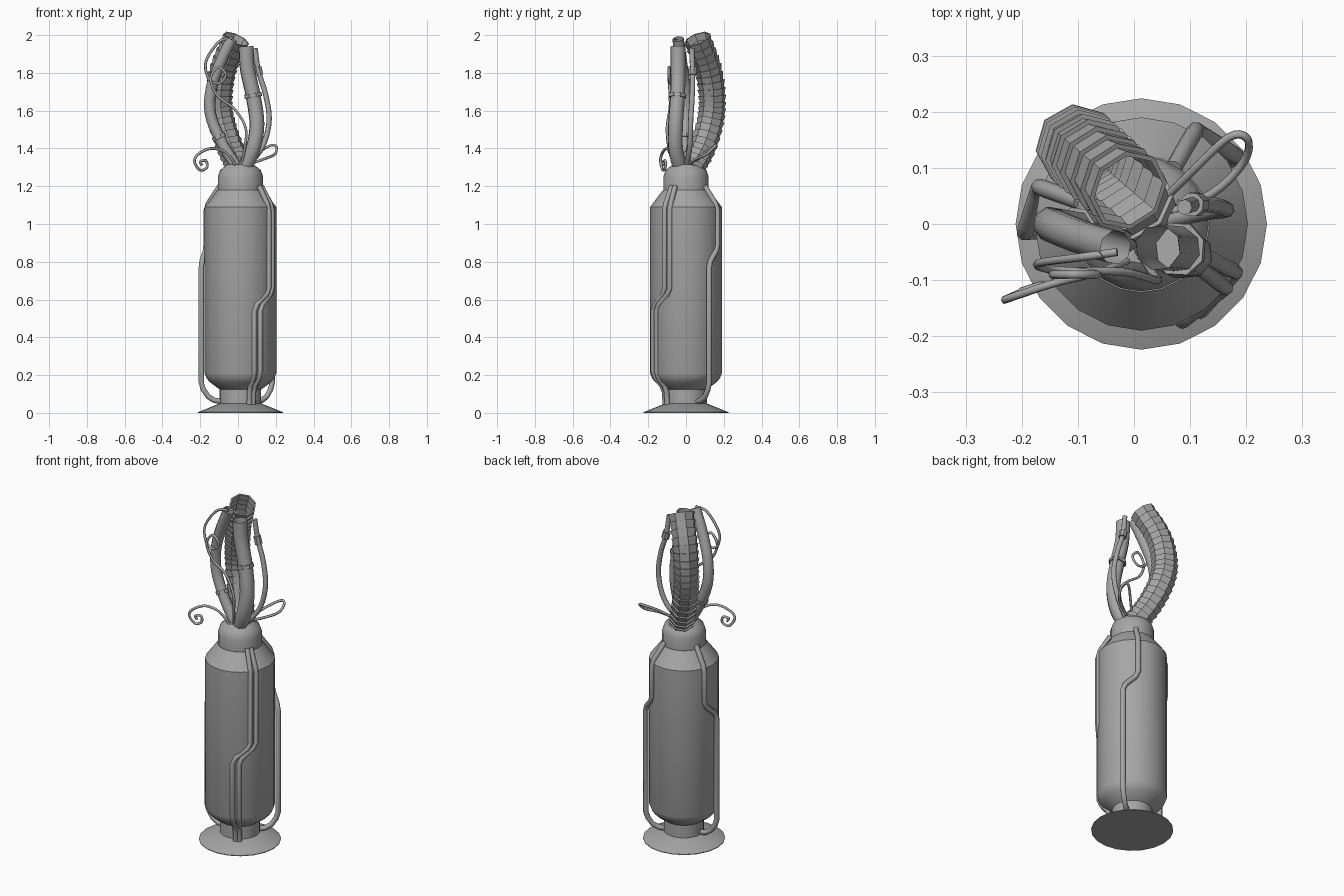
import bpy, bmesh, math
from mathutils import Vector

cube = bpy.data.objects.get("Cube")
if cube:
    bpy.data.objects.remove(cube, do_unlink=True)

grey = bpy.data.materials.new("mid_grey")
grey.use_nodes = True
grey.diffuse_color = (0.38, 0.38, 0.38, 1)
grey.node_tree.nodes["Principled BSDF"].inputs["Base Color"].default_value = (0.38, 0.38, 0.38, 1)
AXIS_X = 0.013


def finish(name, bm, angle):
    bmesh.ops.recalc_face_normals(bm, faces=bm.faces[:])
    mesh = bpy.data.meshes.new(name)
    bm.to_mesh(mesh)
    bm.free()
    mesh.materials.append(grey)
    obj = bpy.data.objects.new(name, mesh)
    bpy.context.collection.objects.link(obj)
    bpy.ops.object.select_all(action="DESELECT")
    obj.select_set(True)
    bpy.context.view_layer.objects.active = obj
    if angle:
        bpy.ops.object.shade_smooth_by_angle(angle=math.radians(angle))
    return obj


def skin(bm, rings):
    for a, b in zip(rings, rings[1:]):
        n = len(a)
        for i in range(n):
            bm.faces.new((a[i], a[(i + 1) % n], b[(i + 1) % n], b[i]))


def lathe(name, profile, sides=20):
    bm = bmesh.new()
    rings = []
    for r, z in profile:
        turn = [math.tau * (i + 0.5) / sides + math.pi / sides for i in range(sides)]
        rings.append([bm.verts.new((AXIS_X + r * math.cos(t), r * math.sin(t), z)) for t in turn])
    skin(bm, rings)
    bm.faces.new(rings[0])
    bm.faces.new(rings[-1])
    return finish(name, bm, 35)


def spline(points, steps):
    """Smooth path through the points."""
    p = [Vector(q) for q in points]
    p = [2 * p[0] - p[1]] + p + [2 * p[-1] - p[-2]]
    path = []
    for a, b, c, d in zip(p, p[1:], p[2:], p[3:]):
        for s in range(steps):
            t = s / steps
            path.append(0.5 * (2 * b + (c - a) * t + (2 * a - 5 * b + 4 * c - d) * t ** 2
                               + (3 * b - a - 3 * c + d) * t ** 3))
    return path + [p[-2]]


def rounded(points, cut=0.02):
    """Straight path with clipped corners."""
    p = [Vector(q) for q in points]
    path = [p[0]]
    for a, b, c in zip(p, p[1:], p[2:]):
        path += [b + (a - b).normalized() * cut, b + (c - b).normalized() * cut]
    return path + [p[-1]]


def sweep(name, path, radius, sides=8, caps=True, angle=60, ridges=None):
    bm = bmesh.new()
    rings, side = [], None
    for i, centre in enumerate(path):
        along = (path[min(i + 1, len(path) - 1)] - path[max(i - 1, 0)]).normalized()
        if side is None:
            side = along.cross(Vector((0, 1, 0.3)))
        side = (side - along * side.dot(along)).normalized()
        up = along.cross(side)
        for r in (ridges if ridges else (radius,)):
            rings.append([bm.verts.new(centre + r * (side * math.cos(t) + up * math.sin(t)))
                          for t in (math.tau * (k + 0.5) / sides for k in range(sides))])
    skin(bm, rings)
    if caps:
        bm.faces.new(rings[0])
        bm.faces.new(rings[-1])
    return finish(name, bm, angle)


def band(name, path, index, radius, half):
    """Short sleeve around a cable."""
    along = (path[index + 1] - path[index - 1]).normalized() * half
    sweep(name, [path[index] - along, path[index] + along], radius, angle=30)


def polar(angle, r, z):
    a = math.radians(angle)
    return AXIS_X + r * math.cos(a), r * math.sin(a), z


# Canister and flared foot
lathe("foot", [(0.224, 0), (0.224, 0.004), (0.11, 0.05)])
lathe("canister", [(0.11, 0.04), (0.11, 0.125), (0.125, 0.135), (0.165, 0.165), (0.18, 0.185),
                   (0.19, 0.21), (0.19, 1.09), (0.122, 1.18)])
lathe("collar", [(0.12, 1.17), (0.12, 1.25), (0.108, 1.285), (0.07, 1.315)])

# Twin pipes on the front left
for i, (upper, lower) in enumerate(((-37, -67), (-27, -56))):
    points = [(upper, 0.125, 1.2), (upper, 0.188, 1.09), (upper, 0.188, 0.64), (lower, 0.188, 0.56),
              (lower, 0.188, 0.2), (lower, 0.125, 0.13), (lower, 0.12, 0.045)]
    sweep(f"twin_pipe_{i + 1}", rounded([polar(*p) for p in points]), 0.014)

# Single pipes that stand off the canister
for name, upper, lower in (("back_left_pipe", 60, 36), ("right_pipe", 160, 184)):
    points = [(upper, 0.115, 1.2), (upper, 0.193, 1.09), (upper, 0.193, 0.87), (lower, 0.208, 0.79),
              (lower, 0.208, 0.14), (lower, 0.16, 0.07), (lower, 0.1, 0.06)]
    sweep(name, rounded([polar(*p) for p in points]), 0.015)

# Ribbed hose, stepped along its length
hose = spline([(0.015, 0.02, 1.29), (-0.04, 0.085, 1.4), (-0.09, 0.13, 1.55), (-0.1, 0.138, 1.68),
               (-0.075, 0.115, 1.83), (-0.01, 0.06, 1.98)], 4)
sweep("ribbed_hose", hose, 0.07, caps=False, angle=0, ridges=(0.075, 0.066))

# Thick cables with clamp bands
left_cable = spline([(0.03, -0.03, 1.29), (0.08, -0.055, 1.4), (0.1, -0.055, 1.53),
                     (0.08, -0.045, 1.68), (0.05, -0.042, 1.82), (0.042, -0.042, 1.94)], 5)
sweep("left_thick_cable", left_cable, 0.041, caps=False)
band("left_cable_band", left_cable, 15, 0.049, 0.01)

right_cable = spline([(0.0, -0.02, 1.29), (-0.085, -0.01, 1.43), (-0.145, 0.0, 1.58),
                      (-0.14, -0.005, 1.72), (-0.09, -0.025, 1.86), (-0.033, -0.042, 1.98)], 5)
sweep("right_thick_cable", right_cable, 0.031, caps=False)
band("right_cable_band", right_cable, 6, 0.038, 0.01)

# Slim cable with a plug
slim = spline([(0.04, 0, 1.29), (0.13, 0.02, 1.41), (0.165, 0.025, 1.55), (0.145, 0.033, 1.69),
               (0.108, 0.035, 1.81), (0.09, 0.03, 1.93)], 5)
sweep("slim_cable", slim, 0.014)
band("slim_cable_plug", slim, 20, 0.022, 0.022)

# Loose wires
wires = {
    "curled_wire": [(0, -0.06, 1.29), (-0.06, -0.085, 1.375), (-0.14, -0.105, 1.4), (-0.21, -0.128, 1.37),
                    (-0.23, -0.135, 1.33), (-0.2, -0.122, 1.285), (-0.165, -0.11, 1.3),
                    (-0.17, -0.11, 1.335), (-0.2, -0.12, 1.33), (-0.19, -0.118, 1.31)],
    "looped_wire": [(0.03, 0.02, 1.3), (0.1, 0.09, 1.37), (0.17, 0.155, 1.415), (0.203, 0.15, 1.41),
                    (0.195, 0.11, 1.37), (0.14, 0.055, 1.345), (0.04, 0.01, 1.31)],
    "hanging_wire": [(-0.03, -0.05, 1.985), (-0.1, -0.06, 1.965), (-0.17, -0.07, 1.86),
                     (-0.155, -0.08, 1.77), (-0.1, -0.085, 1.745), (-0.065, -0.09, 1.79),
                     (-0.105, -0.09, 1.83), (-0.145, -0.09, 1.77), (-0.11, -0.085, 1.68),
                     (-0.02, -0.085, 1.61), (0.04, -0.1, 1.51), (0.035, -0.09, 1.4), (0.01, -0.05, 1.29)],
}
for name, points in wires.items():
    sweep(name, spline(points, 5), 0.0075, sides=6, angle=80)
